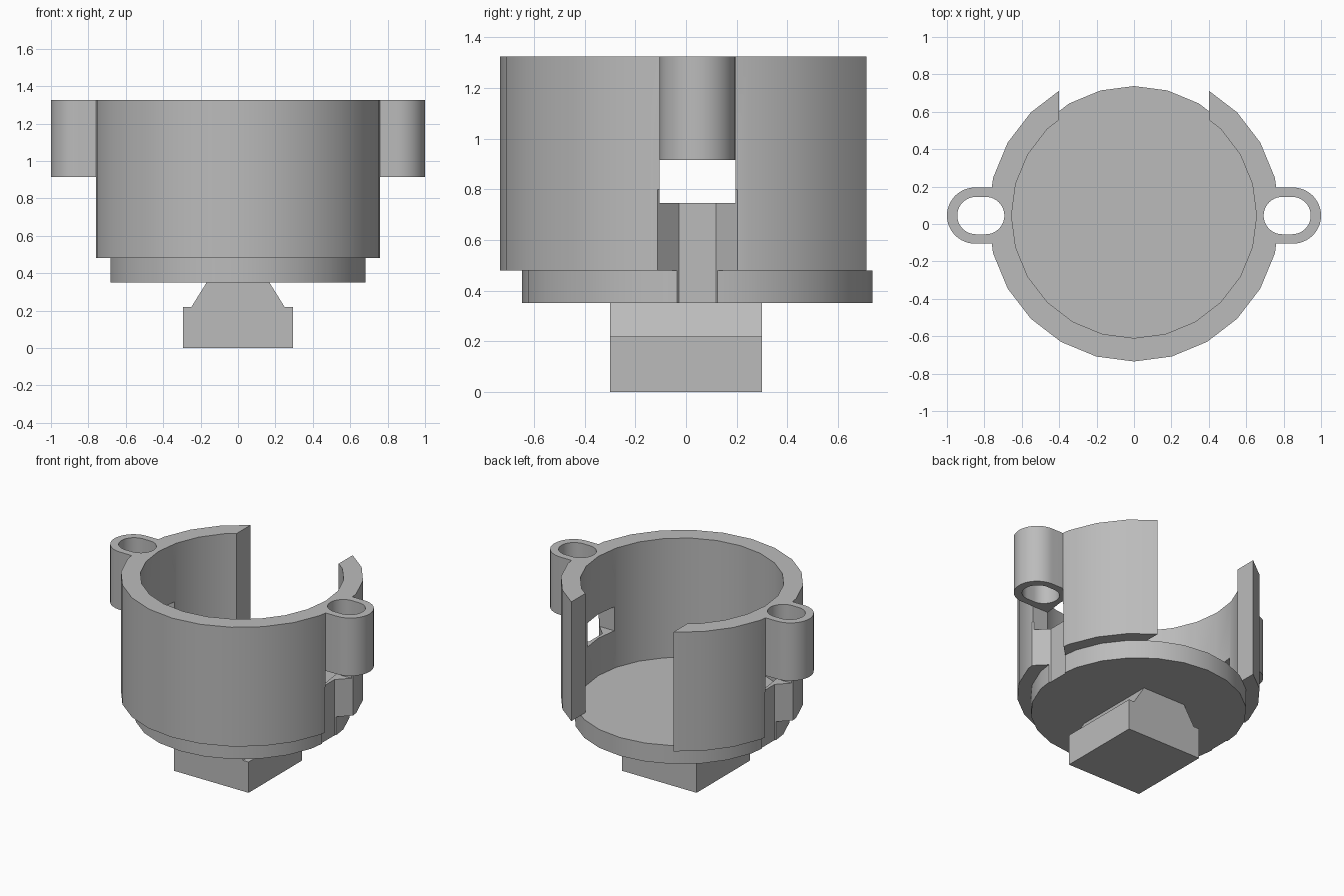
import bpy, bmesh, math
from mathutils import Matrix

if "Cube" in bpy.data.objects:
    bpy.data.objects.remove(bpy.data.objects["Cube"], do_unlink=True)

CY = 0.045                               # cup axis, slightly behind the foot
FLOOR, RIM = 0.48, 1.325
LUG_Z, SEAT_Z = 0.915, 0.745             # lug underside, bolt-head seat

grey = bpy.data.materials.new("plain_grey")
grey.use_nodes = True
grey.diffuse_color = (0.5, 0.5, 0.5, 1)
grey.node_tree.nodes["Principled BSDF"].inputs["Base Color"].default_value = (0.5, 0.5, 0.5, 1)


def prism(name, outline, z0, z1):
    """Extrude an xy outline from z0 up to z1."""
    bm = bmesh.new()
    face = bm.faces.new([bm.verts.new((x, y, z0)) for x, y in outline])
    top = bmesh.ops.extrude_face_region(bm, geom=[face])["geom"]
    bmesh.ops.translate(bm, vec=(0, 0, z1 - z0),
                        verts=[v for v in top if isinstance(v, bmesh.types.BMVert)])
    bmesh.ops.recalc_face_normals(bm, faces=bm.faces)
    mesh = bpy.data.meshes.new(name)
    bm.to_mesh(mesh)
    bm.free()
    mesh.materials.append(grey)
    obj = bpy.data.objects.new(name, mesh)
    bpy.context.collection.objects.link(obj)
    return obj


def arc(cx, cy, r, a0, a1, n):
    return [(cx + r * math.cos(math.radians(a0 + (a1 - a0) * i / n)),
             cy + r * math.sin(math.radians(a0 + (a1 - a0) * i / n))) for i in range(n + 1)]


def circle(cx, cy, r, n, start=0):
    return arc(cx, cy, r, start, start + 360, n)[:-1]


def box(x0, x1, y0, y1):
    return [(x0, y0), (x1, y0), (x1, y1), (x0, y1)]


def cut(obj, cutters):
    for c in cutters:
        bpy.context.view_layer.objects.active = obj
        mod = obj.modifiers.new("cut", "BOOLEAN")
        mod.operation, mod.solver, mod.object = "DIFFERENCE", "EXACT", c
        bpy.ops.object.modifier_apply(modifier=mod.name)


# Main parts
disc = prism("base_disc", circle(0, CY, 0.6925, 24), 0.35, FLOOR)
wall = prism("cup_wall", circle(0, CY, 0.78, 24), FLOOR, RIM)
cut_all = [prism("bore_cutter", circle(0, CY, 0.655, 24), 0.3, 1.5),
           prism("back_opening_cutter", box(-0.4, 0.4, CY, 1.0), 0.3, 1.5)]
cut(wall, cut_all)

# Side lugs with slotted holes, windows and bolt-head recesses
lugs = []
for side, s in (("left", 1), ("right", -1)):
    def flip(points):
        return [(s * x, y) for x, y in points]

    lug = prism(side + "_lug", flip(arc(0.85, CY, 0.15, -90, 90, 24)
                + [(0.72, CY + 0.15), (0.72, CY - 0.15)]), LUG_Z, RIM)
    slot = prism(side + "_slot_cutter", flip(arc(0.845, CY, 0.1, -90, 90, 20)
                 + arc(0.793, CY, 0.1, 90, 270, 20)), 0.8, 1.5)
    window = prism(side + "_window_cutter",
                   flip(box(0.5, 1.1, CY - 0.15, CY + 0.15)), SEAT_Z, LUG_Z)
    recess = prism(side + "_recess_cutter",
                   flip(circle(0.85, CY, 0.19, 8, 22.5)), 0.2, 0.8)
    cut(lug, [slot])
    cut(wall, [slot, window, recess])
    cut(disc, [recess])
    lugs.append(lug)
    cut_all += [slot, window, recess]

for c in cut_all:
    bpy.data.objects.remove(c, do_unlink=True)

# Foot: dovetail-like block, profile run front to back
half = [(0.293, 0), (0.293, 0.218), (0.25, 0.218), (0.165, 0.355)]
profile = half + [(-x, z) for x, z in reversed(half)]
foot = prism("foot", profile, -0.3, 0.3)
foot.data.transform(Matrix.Rotation(math.radians(90), 4, "X"))

# Smooth round walls, sharp corners
for obj in [disc, wall, foot] + lugs:
    bpy.ops.object.select_all(action="DESELECT")
    obj.select_set(True)
    bpy.context.view_layer.objects.active = obj
    bpy.ops.object.shade_smooth_by_angle(angle=math.radians(30))
